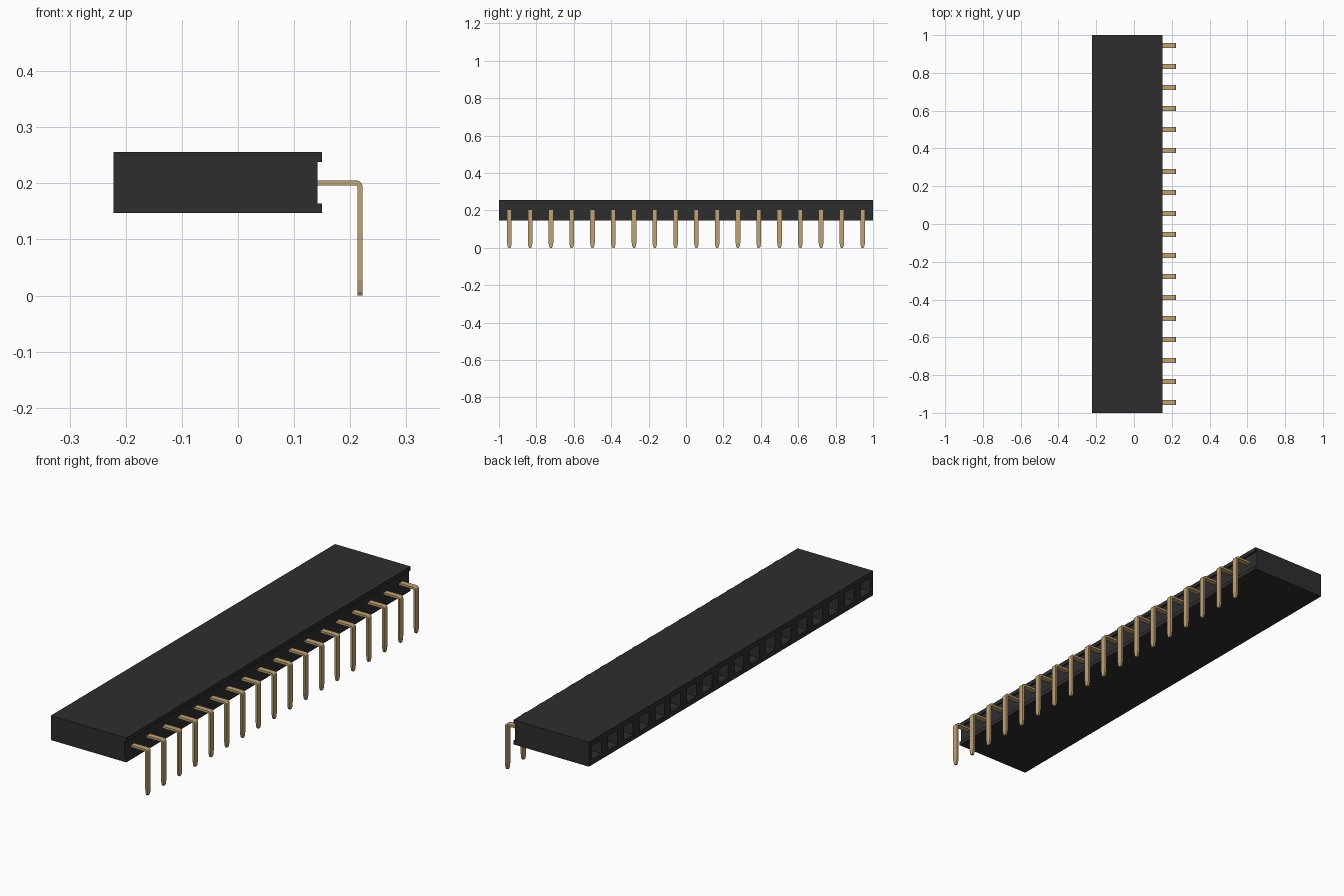
import bpy, bmesh, math
from mathutils import Vector

cube = bpy.data.objects.get("Cube")
if cube:
    bpy.data.objects.remove(cube)

COUNT = 18
PITCH = 2 / COUNT


def material(name, rgb):
    m = bpy.data.materials.new(name)
    m.use_nodes = True
    m.diffuse_color = (*rgb, 1)
    m.node_tree.nodes["Principled BSDF"].inputs["Base Color"].default_value = (*rgb, 1)
    return m


def finish(bm, name, mat):
    bmesh.ops.recalc_face_normals(bm, faces=bm.faces)
    me = bpy.data.meshes.new(name)
    bm.to_mesh(me)
    bm.free()
    me.materials.append(mat)
    ob = bpy.data.objects.new(name, me)
    bpy.context.collection.objects.link(ob)
    return ob


def loft(bm, rings):
    """Bridge equal rings of points and cap both ends."""
    loops = [[bm.verts.new(p) for p in r] for r in rings]
    for a, b in zip(loops, loops[1:]):
        for i in range(len(a)):
            j = (i + 1) % len(a)
            bm.faces.new((a[i], a[j], b[j], b[i]))
    bm.faces.new(loops[0])
    bm.faces.new(loops[-1])


black = material("black_plastic", (0.027, 0.027, 0.027))
gold = material("gold_metal", (0.53, 0.37, 0.175))

# Housing: channelled section run along y, one segment per socket
section = [(-0.222, 0.147), (0.15, 0.147), (0.15, 0.164), (0.142, 0.164),
           (0.142, 0.238), (0.15, 0.238), (0.15, 0.256), (-0.222, 0.256)]
bm = bmesh.new()
loft(bm, [[(x, -1 + i * PITCH, z) for x, z in section] for i in range(COUNT + 1)])
bmesh.ops.recalc_face_normals(bm, faces=bm.faces)

# Sockets: flat rim, funnel, then deep square hole
mouths = [f for f in bm.faces if f.normal.x < -0.9]
bmesh.ops.inset_individual(bm, faces=mouths, thickness=0.032)
bmesh.ops.inset_individual(bm, faces=mouths, thickness=0.009, depth=-0.01)
bmesh.ops.inset_individual(bm, faces=mouths, thickness=0.0005, depth=-0.2)
finish(bm, "housing", black)

# Pins: flat strip, bent down, narrowing at the tip
HALF, WIDE, BEND = 0.0047, 0.0125, 0.007
ex, ez = 0.2175, 0.2005
stations = [(Vector((0.13, 0, ez)), Vector((0, 0, 1)), WIDE)]
for k in range(5):
    a = math.radians(90 - 22.5 * k)
    n = Vector((math.cos(a), 0, math.sin(a)))
    stations.append((Vector((ex - BEND, 0, ez - BEND)) + n * BEND, n, WIDE))
for z, w in ((0.027, WIDE), (0.007, 0.009), (0, 0.005)):
    stations.append((Vector((ex, 0, z)), Vector((1, 0, 0)), w))

for i in range(COUNT):
    y = Vector((0, -1 + (i + 0.5) * PITCH, 0))
    bm = bmesh.new()
    loft(bm, [[c + y + n * HALF * s + Vector((0, w * t, 0))
               for s, t in ((-1, -1), (1, -1), (1, 1), (-1, 1))]
              for c, n, w in stations])
    finish(bm, f"pin_{i + 1}", gold)
